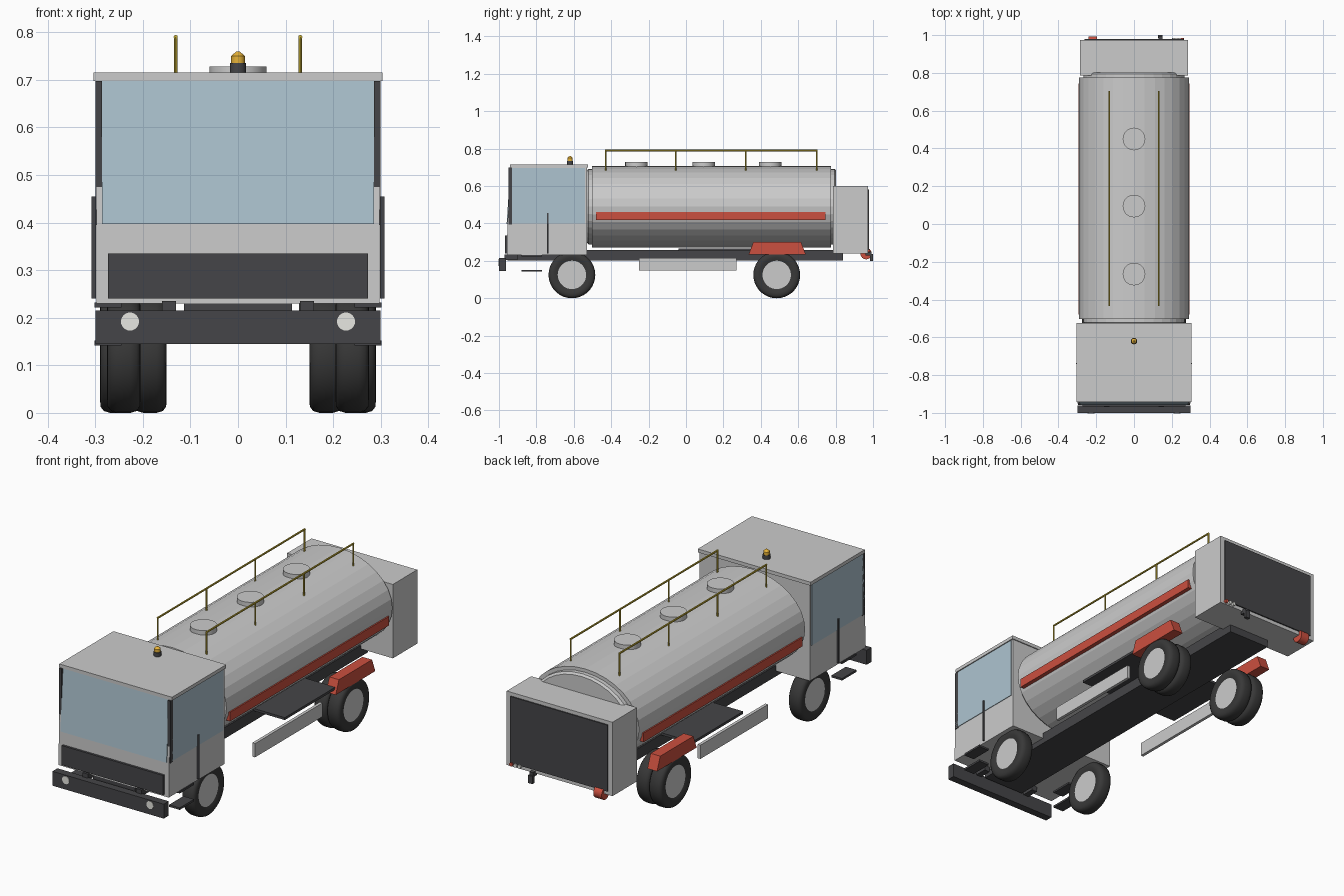
import bpy, bmesh, math
from mathutils import Matrix

if "Cube" in bpy.data.objects:
    bpy.data.objects.remove(bpy.data.objects["Cube"])


def material(name, r, g, b):
    m = bpy.data.materials.new(name)
    m.diffuse_color = (r, g, b, 1)
    m.use_nodes = True
    m.node_tree.nodes["Principled BSDF"].inputs["Base Color"].default_value = m.diffuse_color
    return m


DARK = material("dark", .06, .06, .065)
RUBBER = material("rubber", .04, .04, .04)
GLASS = material("glass", .42, .55, .63)
RED = material("red", .6, .08, .05)
YELLOW = material("yellow", .6, .45, .04)
AMBER = material("amber", .8, .45, .04)
LAMP = material("lamp", .8, .8, .76)


def finish(name, bm, mat=None, smooth=False):
    bmesh.ops.recalc_face_normals(bm, faces=bm.faces)
    me = bpy.data.meshes.new(name)
    bm.to_mesh(me)
    bm.free()
    ob = bpy.data.objects.new(name, me)
    bpy.context.collection.objects.link(ob)
    if mat:
        me.materials.append(mat)
    if smooth:
        bpy.ops.object.select_all(action='DESELECT')
        ob.select_set(True)
        bpy.context.view_layer.objects.active = ob
        bpy.ops.object.shade_smooth_by_angle(angle=math.radians(40))
    return ob


def box(name, x, y, z, mat=None):
    """Box from (min, max) ranges."""
    bm = bmesh.new()
    bmesh.ops.create_cube(bm, size=1)
    for v in bm.verts:
        v.co = [r[0] if c < 0 else r[1] for c, r in zip(v.co, (x, y, z))]
    return finish(name, bm, mat)


def prism(name, profile, x0, x1, mat=None):
    """Side profile of (y, z) points extruded along x."""
    bm = bmesh.new()
    f = bm.faces.new([bm.verts.new((x0, y, z)) for y, z in profile])
    ext = bmesh.ops.extrude_face_region(bm, geom=[f])["geom"]
    for v in ext:
        if isinstance(v, bmesh.types.BMVert):
            v.co.x = x1
    return finish(name, bm, mat)


def rod(name, c, r, length, axis='Z', mat=None, segs=24, r2=None):
    bm = bmesh.new()
    bmesh.ops.create_cone(bm, cap_ends=True, segments=segs, radius1=r,
                          radius2=r if r2 is None else r2, depth=length)
    rot = {'X': Matrix.Rotation(math.pi / 2, 4, 'Y'),
           'Y': Matrix.Rotation(math.pi / 2, 4, 'X'), 'Z': Matrix()}[axis]
    bm.transform(Matrix.Translation(c) @ rot)
    return finish(name, bm, mat, segs > 8)


def tyre(name, c):
    """Closed tyre section spun around the axle."""
    prof = [(.076, -.028), (.095, -.035), (.112, -.034), (.121, -.027), (.125, -.014)]
    prof += [(r, -x) for r, x in reversed(prof)]
    bm = bmesh.new()
    n = 36
    rings = []
    for i in range(n):
        a = 2 * math.pi * i / n
        rings.append([bm.verts.new((c[0] + x, c[1] + r * math.cos(a), c[2] + r * math.sin(a)))
                      for r, x in prof])
    for i in range(n):
        a, b = rings[i], rings[(i + 1) % n]
        for j in range(len(prof)):
            k = (j + 1) % len(prof)
            bm.faces.new((a[j], a[k], b[k], b[j]))
    finish(name, bm, RUBBER, True)
    rod(name + "_hub", c, .077, .056, 'X', segs=28)


# Chassis, bumper and walkway
box("chassis", (-.113, .113), (-.955, .84), (.203, .257), DARK)
box("walkway", (-.28, .28), (-.04, .35), (.253, .265), DARK)
box("front_bumper", (-.30, .30), (-1, -.962), (.145, .215), DARK)

# Cab: body, roof, panes and grille
box_profile = [(-.957, .23), (-.955, .40), (-.935, .70), (-.53, .70), (-.53, .23)]
prism("cab_body", box_profile, -.297, .297)
box("cab_roof", (-.304, .304), (-.942, -.525), (.698, .715))
prism("windscreen", [(-.959, .397), (-.939, .698), (-.93, .698), (-.95, .397)], -.286, .286, GLASS)
box("grille", (-.273, .273), (-.967, -.95), (.24, .335), DARK)

# Beacon on the cab roof
rod("beacon_base", (0, -.62, .725), .017, .02, mat=DARK)
rod("beacon_lamp", (0, -.62, .742), .0145, .016, mat=AMBER)
rod("beacon_top", (0, -.62, .755), .0145, .010, mat=AMBER, r2=.003)

# Tank with stepped, shallow dished ends
bm = bmesh.new()
stations = [(-.53, .88), (-.522, .925), (-.503, .925), (-.503, 1),
            (.775, 1), (.775, .925), (.795, .925), (.803, .88)]
N = 32
rings = [[bm.verts.new((.29 * s * math.cos(2 * math.pi * i / N), y,
                        .49 + .218 * s * math.sin(2 * math.pi * i / N)))
          for i in range(N)] for y, s in stations]
for a, b in zip(rings, rings[1:]):
    for i in range(N):
        bm.faces.new((a[i], a[(i + 1) % N], b[(i + 1) % N], b[i]))
bm.faces.new(rings[0])
bm.faces.new(rings[-1])
finish("tank", bm)

# Manhole lids on top
for y in (-.265, .095, .45):
    rod("manhole", (0, y, .711), .06, .034)

# Rear cabinet with shutter, and fittings below it
box("rear_cabinet", (-.285, .285), (.785, .973), (.24, .60))
box("rear_shutter", (-.262, .262), (.965, .979), (.258, .582), DARK)
rod("hose_outlet", (-.218, .963, .238), .03, .045, 'X', RED)
box("tow_hook_arm", (.13, .15), (.96, .992), (.228, .25), DARK)
box("tow_hook", (.128, .152), (.984, 1), (.198, .236), DARK)
for i, mat in enumerate((RED, LAMP, LAMP)):
    rod("tail_lamp", (.255 - .022 * i, .979, .254), .009, .012, 'Y', mat, 12)

# Everything paired left and right
for s in (-1, 1):
    def span(a, b):
        return tuple(sorted((s * a, s * b)))

    box("dark_pillar", span(.286, .3), (-.95, -.93), (.395, .698), DARK).data.transform(Matrix())
    prism("side_window", [(-.95, .40), (-.932, .697), (-.54, .697), (-.54, .40)],
          s * .29, s * .3, GLASS)
    box("door_grab_bar", span(.298, .308), (-.742, -.736), (.24, .455), DARK)
    for z in (.147, .227):
        box("cab_step", span(.245, .302), (-.88, -.77), (z - .005, z + .005), DARK)
    box("bumper_bracket", span(.13, .16), (-.97, -.90), (.205, .235), DARK)
    rod("headlight", (s * .227, -1.0, .192), .019, .006, 'Y', LAMP)
    # Single front wheel, twin rear wheels
    tyre("front_wheel", (s * .24, -.61, .125))
    for x in (.185, .255):
        tyre("rear_wheel", (s * x, .485, .125))
    prism("rear_fender", [(.335, .235), (.36, .30), (.615, .30), (.64, .235)],
          s * .24, s * .292, RED)
    box("side_guard", span(.252, .267), (-.25, .27), (.148, .215))
    box("tank_stripe", span(.27, .293), (-.48, .745), (.418, .462), RED)
    # Top handrail
    rod("handrail", (s * .131, .135, .79), .0045, 1.135, 'Y', YELLOW, 8)
    for y in (-.43, -.055, .32, .70):
        rod("rail_post", (s * .131, y, .735), .004, .11, 'Z', YELLOW, 8)
